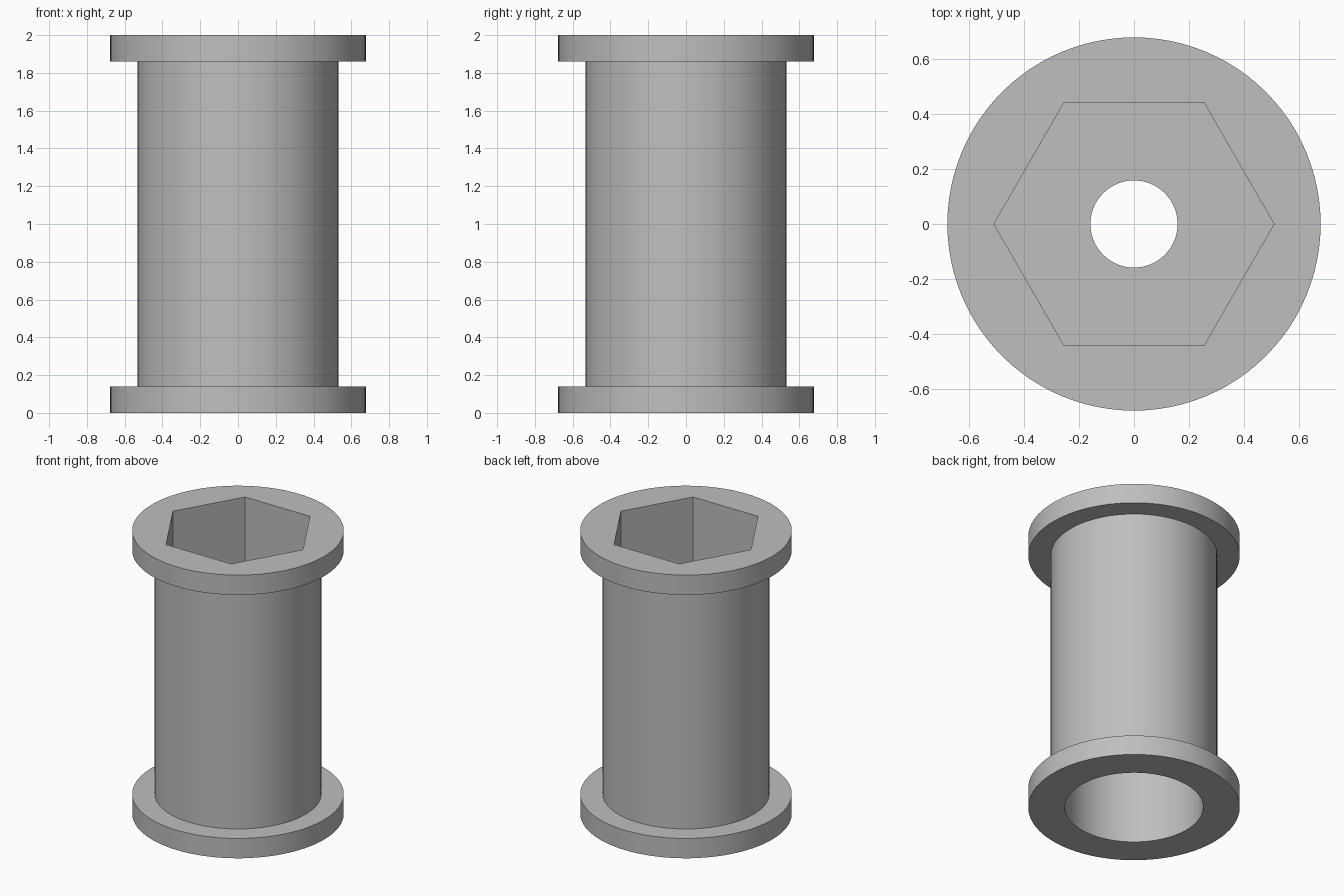
import bpy, bmesh, math

if "Cube" in bpy.data.objects:
    bpy.data.objects.remove(bpy.data.objects["Cube"])

SEGMENTS = 96

grey = bpy.data.materials.new("grey plastic")
grey.diffuse_color = (0.52, 0.52, 0.52, 1)
grey.use_nodes = True
grey.node_tree.nodes["Principled BSDF"].inputs["Base Color"].default_value = grey.diffuse_color


def lathe(name, profile):
    """Spin a closed (radius, height) profile around z."""
    bm = bmesh.new()
    rings = []
    for i in range(SEGMENTS):
        a = 2 * math.pi * i / SEGMENTS
        rings.append([bm.verts.new((r * math.cos(a), r * math.sin(a), z)) for r, z in profile])
    n = len(profile)
    for i in range(SEGMENTS):
        a, b = rings[i], rings[(i + 1) % SEGMENTS]
        for j in range(n):
            k = (j + 1) % n
            bm.faces.new((a[j], b[j], b[k], a[k]))
    bmesh.ops.recalc_face_normals(bm, faces=bm.faces[:])
    mesh = bpy.data.meshes.new(name)
    bm.to_mesh(mesh)
    bm.free()
    obj = bpy.data.objects.new(name, mesh)
    bpy.context.collection.objects.link(obj)
    mesh.materials.append(grey)
    return obj


# flanged spool: centre hole, round bore from below, solid above the partition
FLANGE, BODY, BORE, HOLE = 0.677, 0.533, 0.443, 0.158
spool = lathe("spool", [
    (BORE, 0), (FLANGE, 0), (FLANGE, 0.14), (BODY, 0.14),
    (BODY, 1.86), (FLANGE, 1.86), (FLANGE, 2), (HOLE, 2),
    (HOLE, 0.9), (BORE, 0.9),
])

# hexagonal socket cut from the top down to the partition
bpy.ops.mesh.primitive_cylinder_add(vertices=6, radius=0.508, depth=1.2,
                                    location=(0, 0, 1.1 + 0.6),
                                    rotation=(0, 0, math.radians(30)))
cutter = bpy.context.object
cutter.name = "socket_cutter"
cutter.data.materials.append(grey)
cutter.hide_render = True

cut = spool.modifiers.new("socket", 'BOOLEAN')
cut.operation = 'DIFFERENCE'
cut.solver = 'EXACT'
cut.object = cutter

bpy.ops.object.select_all(action='DESELECT')
spool.select_set(True)
bpy.context.view_layer.objects.active = spool
bpy.ops.object.modifier_apply(modifier=cut.name)
bpy.data.objects.remove(cutter)
bpy.ops.object.shade_smooth_by_angle(angle=math.radians(30))
